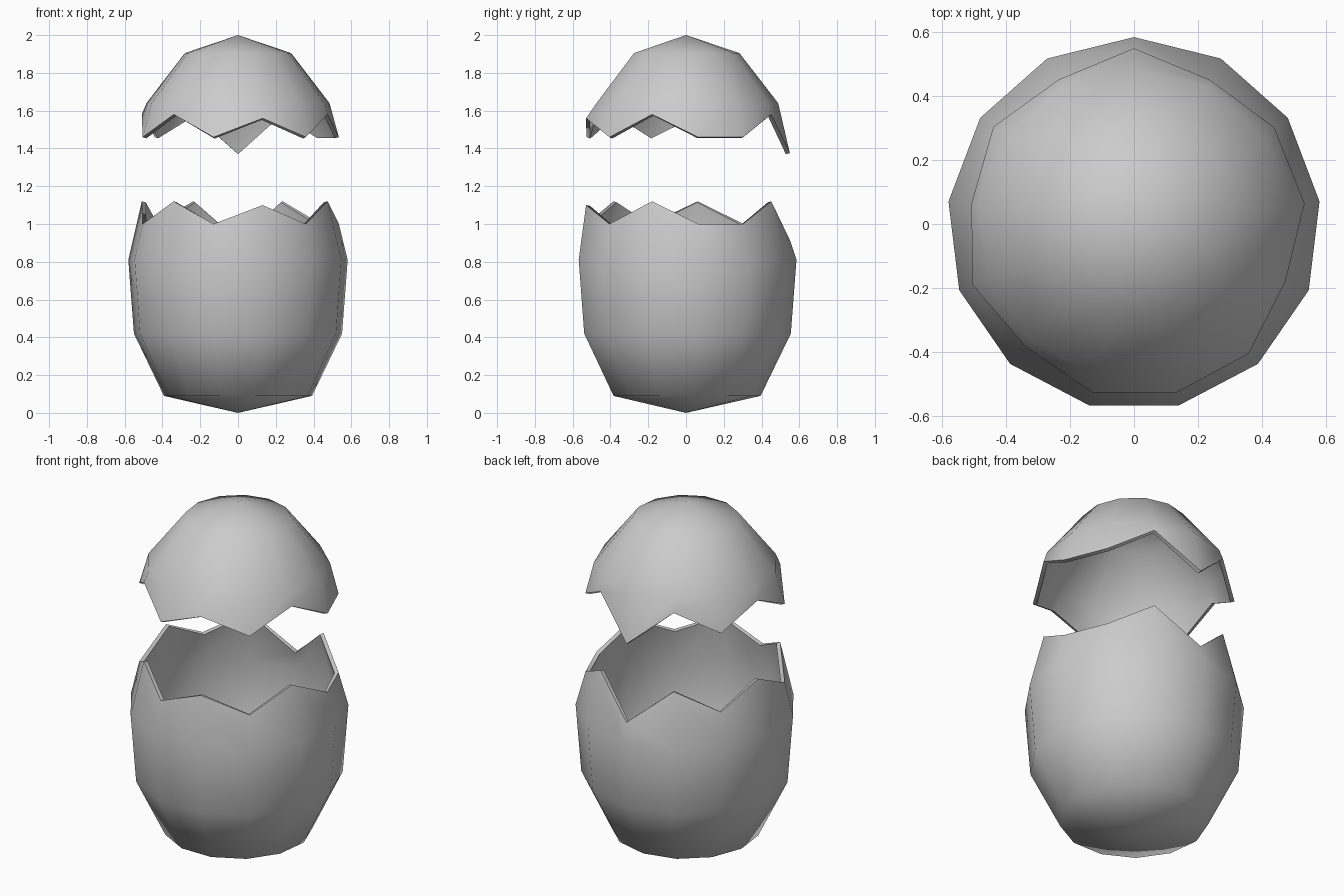
import bpy, bmesh, math

if "Cube" in bpy.data.objects:
    bpy.data.objects.remove(bpy.data.objects["Cube"])

SIDES = 13
LIFT = 0.46  # gap between the two halves
# Crack outline (radius, height), clockwise from the back
CRACK = [(.55, .915), (.51, 1.12), (.533, 1.0), (.538, 1.0), (.507, 1.12),
         (.542, 1.0), (.545, 1.1), (.543, 1.0), (.513, 1.12), (.54, 1.0),
         (.513, 1.12), (.535, 1.0), (.51, 1.12)]


def half_shell(name, rings, pole_z, lift):
    """Closed cap from a pole through round rings to the jagged crack."""
    bm = bmesh.new()
    pole = bm.verts.new((0, 0, pole_z))
    rows = []
    for row in [[ring] * SIDES for ring in rings] + [[(r, z + lift) for r, z in CRACK]]:
        rows.append([bm.verts.new((r * math.sin(math.tau * k / SIDES),
                                   r * math.cos(math.tau * k / SIDES), z))
                     for k, (r, z) in enumerate(row)])
    for k in range(SIDES):
        n = (k + 1) % SIDES
        bm.faces.new((pole, rows[0][k], rows[0][n]))
        for a, b in zip(rows, rows[1:]):
            bm.faces.new((a[k], b[k], b[n], a[n]))
    # Make normals point outwards
    bm.normal_update()
    bm.faces.ensure_lookup_table()
    if bm.faces[0].normal.z * (1 if lift else -1) < 0:
        bmesh.ops.reverse_faces(bm, faces=bm.faces[:])
    mesh = bpy.data.meshes.new(name)
    bm.to_mesh(mesh)
    bm.free()
    obj = bpy.data.objects.new(name, mesh)
    bpy.context.collection.objects.link(obj)
    bpy.ops.object.select_all(action='DESELECT')
    obj.select_set(True)
    bpy.context.view_layer.objects.active = obj
    # Shell thickness, inwards
    mod = obj.modifiers.new("thickness", 'SOLIDIFY')
    mod.thickness = 0.022
    mod.offset = -1
    bpy.ops.object.modifier_apply(modifier=mod.name)
    bpy.ops.object.shade_smooth_by_angle(angle=math.radians(62))
    return obj


# Lower and upper halves of the cracked egg
half_shell("lower_shell", [(.395, .09), (.555, .42), (.585, .81)], 0, 0)
half_shell("upper_shell", [(.283, 1.905), (.488, 1.64)], 2, LIFT)
